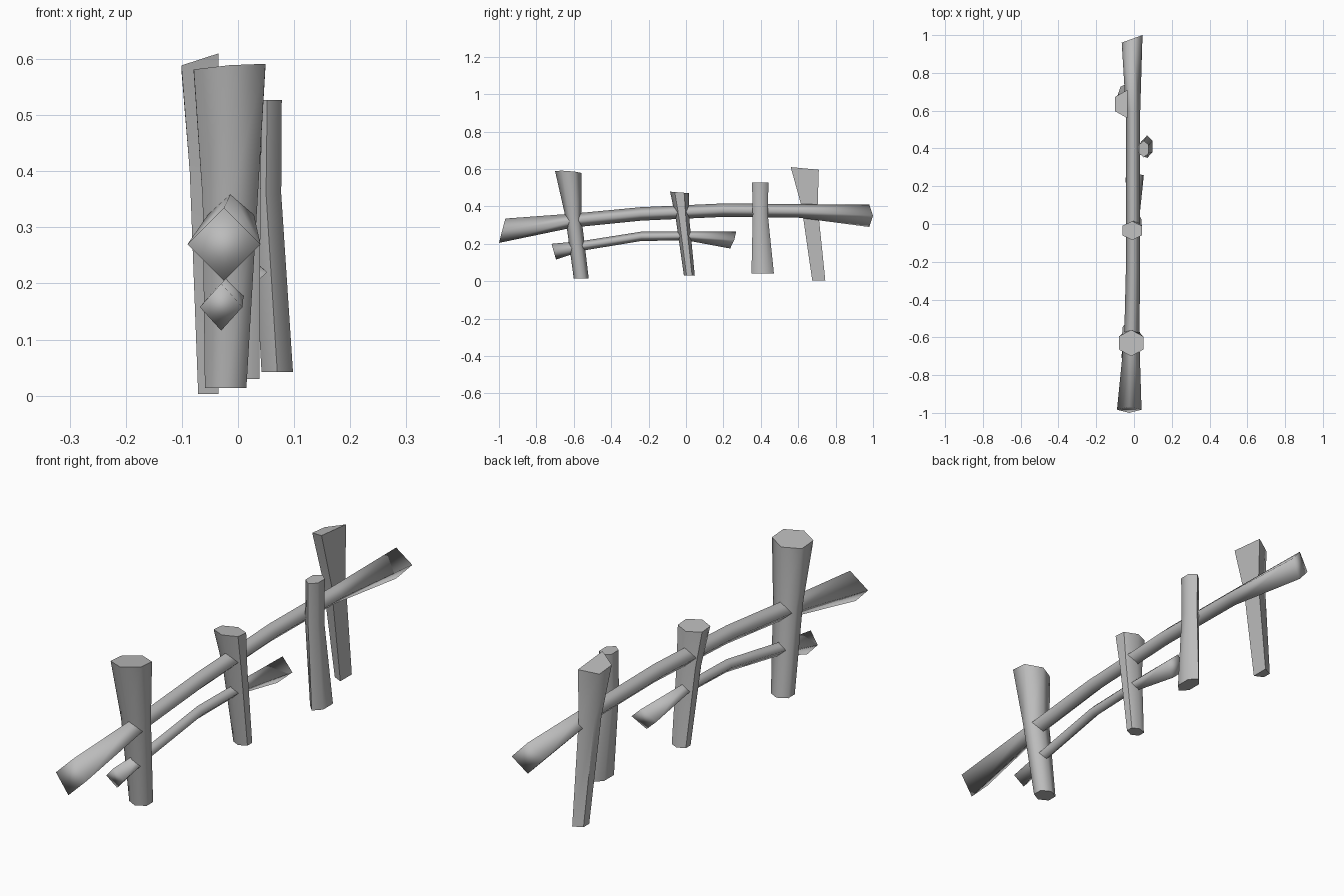
import bpy
import bmesh
import math
from mathutils import Vector

cube = bpy.data.objects.get("Cube")
if cube:
    bpy.data.objects.remove(cube, do_unlink=True)

# One plain grey for the whole fence
grey = bpy.data.materials.new("weathered_grey")
grey.use_nodes = True
colour = (0.5, 0.5, 0.5, 1)
grey.diffuse_color = colour
grey.node_tree.nodes["Principled BSDF"].inputs["Base Color"].default_value = colour

# Cross-sections in unit size, counter-clockwise
HEXAGON = [(math.sin(-k * math.pi / 3) / math.cos(math.pi / 6),
            math.cos(k * math.pi / 3)) for k in range(6)]
DIAMOND = [(1, 0), (0, 1), (-1, 0), (0, -1)]
SPLIT_LOG = [(1, -1), (1, 1), (-1, 0.5), (-1, -0.5)]


def loft(name, section, rings, upright, tilts=((0, 0), (0, 0)), smooth=65):
    """Skin a section along rings of (x, y, z, half width, half depth);
    tilts slant the first and last cut."""
    bm = bmesh.new()
    loops = []
    for i, (x, y, z, a, b) in enumerate(rings):
        tilt = tilts[0] if i == 0 else tilts[1] if i == len(rings) - 1 else (0, 0)
        loop = []
        for u, v in section:
            slant = u * tilt[0] + v * tilt[1]
            offset = (a * u, b * v, slant) if upright else (a * u, slant, b * v)
            loop.append(bm.verts.new(Vector((x, y, z)) + Vector(offset)))
        loops.append(loop)
    n = len(section)
    for low, high in zip(loops, loops[1:]):
        for k in range(n):
            j = (k + 1) % n
            bm.faces.new((low[k], low[j], high[j], high[k]))
    bm.faces.new(loops[0][::-1])
    bm.faces.new(loops[-1])
    bmesh.ops.recalc_face_normals(bm, faces=bm.faces)
    mesh = bpy.data.meshes.new(name)
    bm.to_mesh(mesh)
    bm.free()
    mesh.materials.append(grey)
    obj = bpy.data.objects.new(name, mesh)
    bpy.context.collection.objects.link(obj)
    bpy.ops.object.select_all(action='DESELECT')
    obj.select_set(True)
    bpy.context.view_layer.objects.active = obj
    bpy.ops.object.shade_smooth_by_angle(angle=math.radians(smooth))
    return obj


# Posts, bottom to top
loft("front_post", HEXAGON, [
    (-0.022, -0.56, 0.014, 0.037, 0.04),
    (-0.014, -0.603, 0.35, 0.049, 0.043),
    (-0.015, -0.63, 0.584, 0.064, 0.07)], True, ((0, 0), (0.005, -0.005)))
loft("middle_post", HEXAGON, [
    (0.008, 0.018, 0.03, 0.03, 0.029),
    (0, -0.018, 0.33, 0.04, 0.036),
    (-0.01, -0.035, 0.475, 0.052, 0.05)], True, ((0, 0), (0, -0.004)))
loft("leaning_post", HEXAGON, [
    (0.07, 0.41, 0.042, 0.028, 0.06),
    (0.05, 0.397, 0.36, 0.027, 0.04),
    (0.052, 0.397, 0.527, 0.026, 0.044)], True)
loft("split_post", SPLIT_LOG, [
    (-0.053, 0.71, 0.003, 0.018, 0.035),
    (-0.06, 0.661, 0.4, 0.026, 0.043),
    (-0.068, 0.635, 0.594, 0.033, 0.075)], True, ((0, 0), (0.009, -0.007)))

# Rails, front to back, flaring at both ends
loft("upper_rail", DIAMOND, [
    (-0.025, -0.983, 0.27, 0.065, 0.065),
    (-0.012, -0.6, 0.325, 0.04, 0.037),
    (-0.005, -0.24, 0.36, 0.038, 0.036),
    (-0.005, 0.2, 0.38, 0.038, 0.036),
    (-0.005, 0.6, 0.376, 0.038, 0.036),
    (-0.01, 0.98, 0.35, 0.055, 0.06)],
    False, ((0, 0.017), (0.02, 0)), 120)
loft("lower_rail", DIAMOND, [
    (-0.03, -0.707, 0.158, 0.038, 0.042),
    (-0.015, -0.55, 0.19, 0.026, 0.026),
    (-0.005, -0.24, 0.24, 0.025, 0.025),
    (0, 0, 0.243, 0.025, 0.024),
    (0.003, 0.252, 0.22, 0.049, 0.045)],
    False, ((0, -0.012), (0.006, 0.016)), 120)
